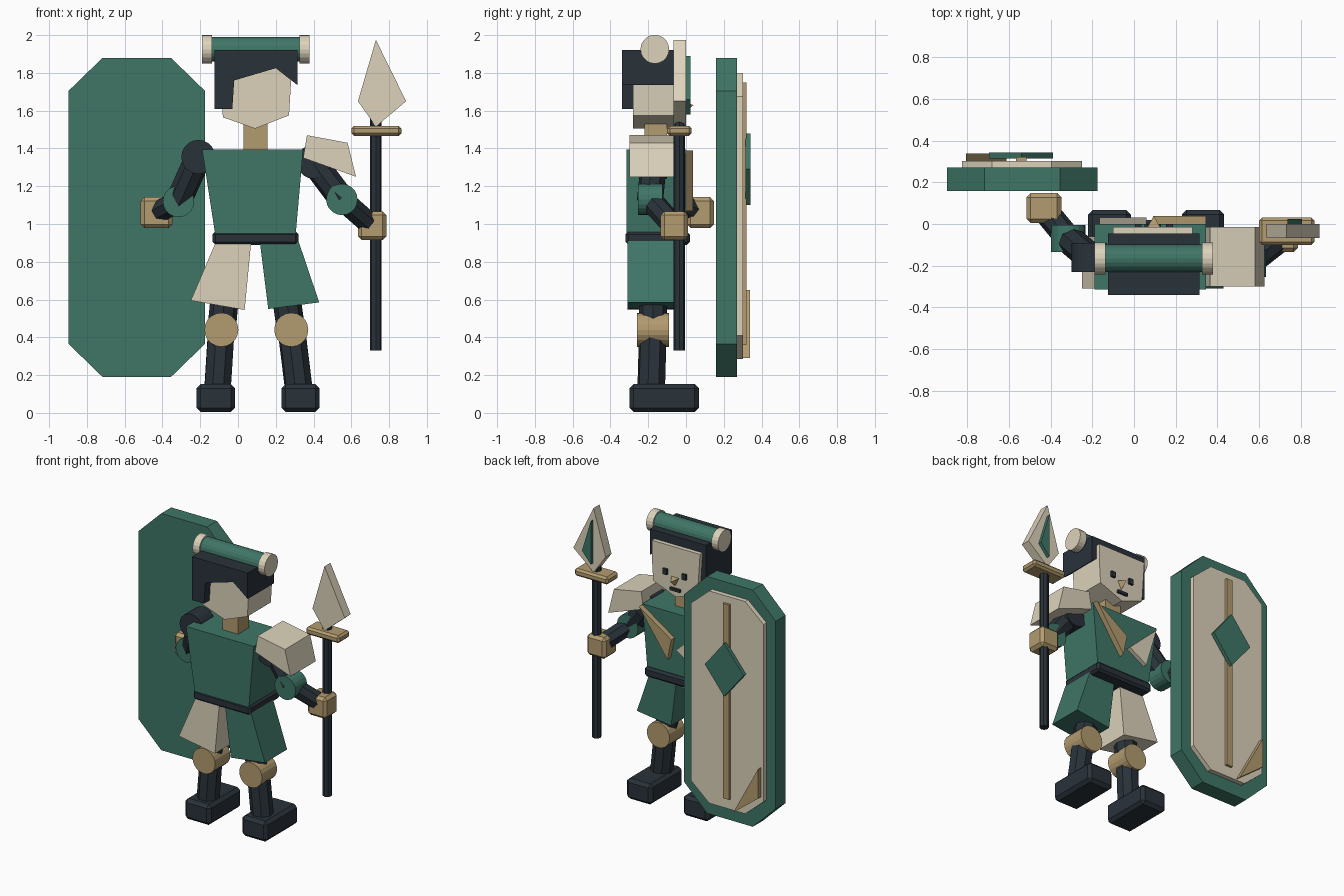
import bpy, bmesh
from mathutils import Vector

if "Cube" in bpy.data.objects:
    bpy.data.objects.remove(bpy.data.objects["Cube"])


def material(name, rgb):
    m = bpy.data.materials.new(name)
    m.diffuse_color = (*rgb, 1)
    m.use_nodes = True
    m.node_tree.nodes["Principled BSDF"].inputs["Base Color"].default_value = m.diffuse_color
    return m


TEAL = material("teal", (0.05, 0.18, 0.135))
CREAM = material("cream", (0.72, 0.65, 0.50))
TAN = material("tan", (0.45, 0.33, 0.16))
DARK = material("dark", (0.022, 0.032, 0.042))


def add(name, bm, mat):
    bmesh.ops.recalc_face_normals(bm, faces=bm.faces)
    me = bpy.data.meshes.new(name)
    bm.to_mesh(me)
    bm.free()
    me.materials.append(mat)
    ob = bpy.data.objects.new(name, me)
    bpy.context.collection.objects.link(ob)
    return ob


def prism(name, pts, y0, y1, mat):
    """Extrude an x-z outline from y0 to y1."""
    bm = bmesh.new()
    a = [bm.verts.new((x, y0, z)) for x, z in pts]
    b = [bm.verts.new((x, y1, z)) for x, z in pts]
    bm.faces.new(a)
    bm.faces.new(b[::-1])
    n = len(pts)
    for i in range(n):
        j = (i + 1) % n
        bm.faces.new((a[i], b[i], b[j], a[j]))
    return add(name, bm, mat)


def box(name, x, y, z, mat, bevel=0.0):
    """Box from three (low, high) ranges, with a chamfer."""
    ob = prism(name, [(x[0], z[0]), (x[1], z[0]), (x[1], z[1]), (x[0], z[1])], y[0], y[1], mat)
    if bevel:
        m = ob.modifiers.new("chamfer", 'BEVEL')
        m.width = bevel
        m.segments = 1
    return ob


def rod(name, p, q, r, mat, sides=8):
    """Cylinder between two points."""
    p, q = Vector(p), Vector(q)
    d = q - p
    bm = bmesh.new()
    bmesh.ops.create_cone(bm, cap_ends=True, segments=sides, radius1=r, radius2=r, depth=d.length)
    bm.transform(d.to_track_quat('Z', 'Y').to_matrix().to_4x4())
    bmesh.ops.translate(bm, vec=(p + q) / 2, verts=bm.verts)
    return add(name, bm, mat)


def joint(name, c, r, length, mat):
    """Round joint lying along y."""
    x, y, z = c
    return rod(name, (x, y - length / 2, z), (x, y + length / 2, z), r, mat, 20)


def octagon(x0, x1, z0, z1, cx, cz):
    return [(x0 + cx, z0), (x1 - cx, z0), (x1, z0 + cz), (x1, z1 - cz),
            (x1 - cx, z1), (x0 + cx, z1), (x0, z1 - cz), (x0, z0 + cz)]


# Head, hair and neck
prism("head", [(-0.10, 1.86), (0.28, 1.86), (0.28, 1.74), (0.27, 1.575), (0.09, 1.505), (-0.08, 1.565)],
      -0.28, -0.015, CREAM)
prism("hair", [(-0.125, 1.92), (0.315, 1.92), (0.315, 1.735), (0.20, 1.825), (-0.02, 1.76),
               (-0.03, 1.61), (-0.125, 1.61)], -0.34, -0.045, DARK)
box("neck", (0.03, 0.155), (-0.22, -0.10), (1.37, 1.56), TAN)

# Face
for i, x in enumerate((0.17, 0.02)):
    box(f"eye_{i}", (x - 0.016, x + 0.016), (-0.02, 0.0), (1.65, 1.69), DARK)
bm = bmesh.new()
nose = [bm.verts.new(v) for v in ((0.125, -0.015, 1.645), (0.065, -0.015, 1.645),
                                  (0.095, -0.015, 1.585), (0.095, 0.04, 1.63))]
for f in ((0, 1, 2), (0, 1, 3), (1, 2, 3), (2, 0, 3)):
    bm.faces.new([nose[i] for i in f])
add("nose", bm, TAN)
box("mouth", (0.05, 0.13), (-0.02, 0.0), (1.55, 1.57), DARK)

# Scroll on the head
rod("scroll", (-0.16, -0.165, 1.925), (0.35, -0.165, 1.925), 0.066, TEAL, 20)
for i, x in enumerate((-0.19, 0.325)):
    rod(f"scroll_cap_{i}", (x, -0.165, 1.925), (x + 0.053, -0.165, 1.925), 0.076, CREAM, 20)

# Torso, chest marks, belt and skirt
prism("torso", [(-0.19, 1.395), (0.345, 1.395), (0.305, 0.94), (-0.12, 0.94)], -0.315, 0.0, TEAL)
prism("chest_mark_tan", [(0.345, 1.39), (0.09, 1.22), (0.12, 1.07)], 0.0, 0.038, TAN)
prism("chest_mark_cream", [(-0.165, 1.36), (0.06, 1.15), (-0.08, 1.07)], 0.0, 0.03, CREAM)
box("belt", (-0.135, 0.32), (-0.32, 0.02), (0.89, 0.96), DARK, 0.015)
prism("skirt_left", [(-0.115, 0.91), (0.07, 0.91), (0.035, 0.545), (-0.25, 0.595)], -0.31, -0.06, CREAM)
prism("skirt_right", [(0.115, 0.91), (0.32, 0.91), (0.43, 0.585), (0.16, 0.55)], -0.31, -0.06, TEAL)

# Legs: hip, knee, ankle x and foot range
for side, hip, knee, ankle, foot in (("left", -0.06, -0.088, -0.11, (-0.22, -0.015)),
                                     ("right", 0.24, 0.282, 0.325, (0.23, 0.432))):
    rod(f"thigh_{side}", (hip, -0.175, 0.72), (knee, -0.175, 0.43), 0.075, DARK)
    rod(f"shin_{side}", (knee, -0.175, 0.45), (ankle, -0.185, 0.10), 0.075, DARK)
    joint(f"knee_{side}", (knee, -0.175, 0.44), 0.09, 0.17, TAN)
    box(f"foot_{side}", foot, (-0.30, 0.068), (0.005, 0.152), DARK, 0.022)

# Arms
for side, s, e, h in (("left", (-0.21, -0.16, 1.355), (-0.315, -0.07, 1.12), (-0.43, 0.07, 1.06)),
                      ("right", (0.40, -0.17, 1.33), (0.55, -0.19, 1.13), (0.71, -0.065, 0.99))):
    joint(f"shoulder_{side}", s, 0.09, 0.14, DARK)
    rod(f"upper_arm_{side}", s, e, 0.07, DARK)
    joint(f"elbow_{side}", e, 0.083, 0.13, TEAL)
    rod(f"forearm_{side}", e, h, 0.062, DARK)
box("hand_left", (-0.515, -0.348), (0.005, 0.148), (0.978, 1.142), TAN, 0.02)
box("hand_right", (0.635, 0.785), (-0.135, 0.01), (0.915, 1.067), TAN, 0.02)
prism("shoulder_guard", [(0.365, 1.47), (0.58, 1.43), (0.625, 1.25), (0.345, 1.35)], -0.30, -0.015, CREAM)

# Spear
rod("spear_shaft", (0.73, -0.035, 0.33), (0.73, -0.035, 1.56), 0.031, DARK)
box("spear_guard", (0.60, 0.865), (-0.10, 0.03), (1.467, 1.52), TAN, 0.014)
prism("spear_blade", [(0.73, 1.975), (0.89, 1.65), (0.73, 1.515), (0.635, 1.65)], -0.067, 0.0, CREAM)
prism("spear_inlay", [(0.735, 1.89), (0.805, 1.66), (0.735, 1.58)], -0.005, 0.024, TEAL)

# Shield
prism("shield_body", octagon(-0.897, -0.175, 0.19, 1.88, 0.18, 0.175), 0.158, 0.27, TEAL)
prism("shield_panel", octagon(-0.825, -0.25, 0.285, 1.80, 0.145, 0.125), 0.26, 0.303, CREAM)
box("shield_stripe", (-0.565, -0.515), (0.30, 0.32), (0.36, 1.75), TAN)
prism("shield_diamond", [(-0.54, 1.48), (-0.388, 1.29), (-0.54, 1.10), (-0.695, 1.29)], 0.315, 0.342, TEAL)
prism("shield_corner", [(-0.805, 0.65), (-0.805, 0.44), (-0.61, 0.29)], 0.30, 0.338, TAN)
